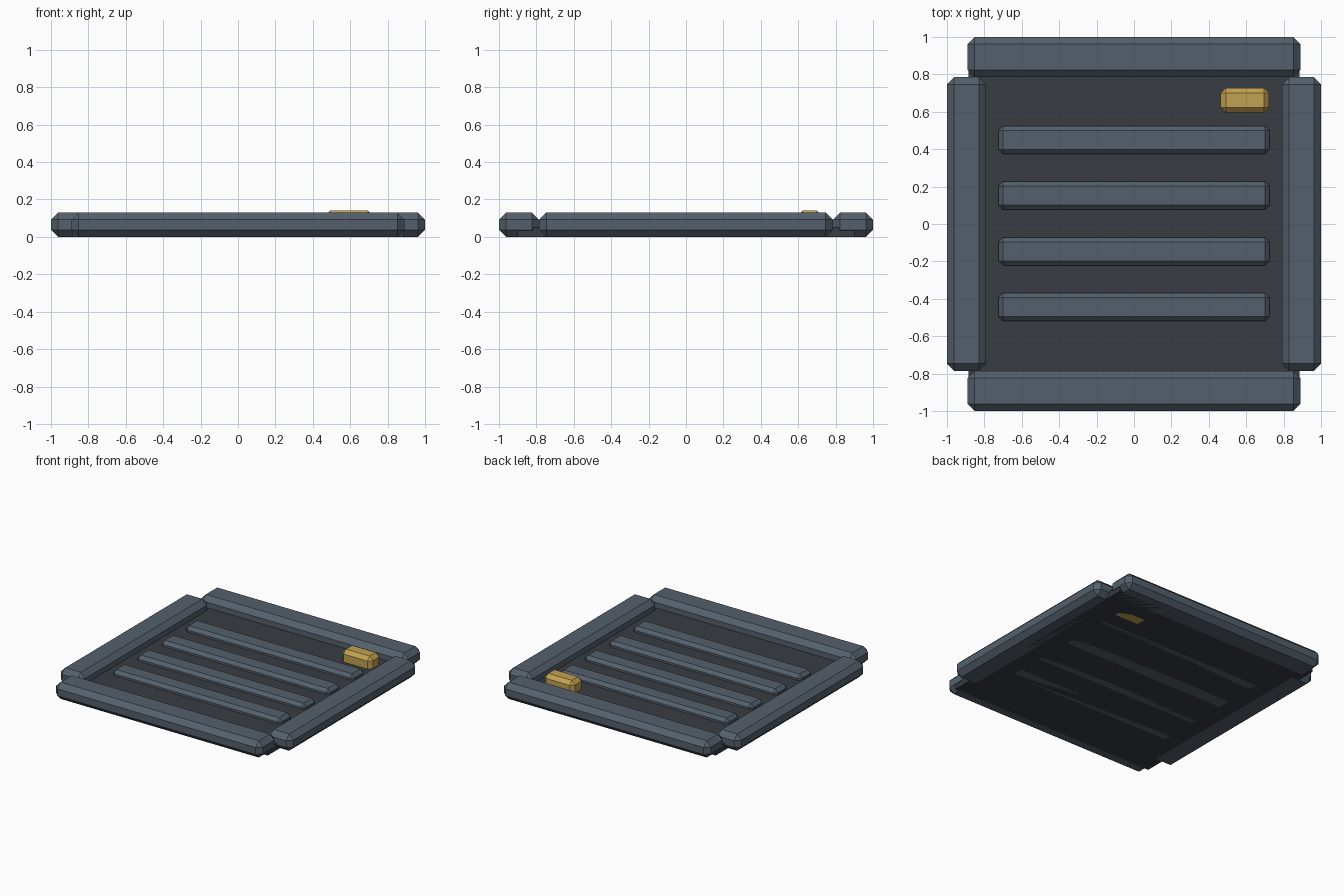
import bpy

old = bpy.data.objects.get("Cube")
if old:
    bpy.data.objects.remove(old, do_unlink=True)


def material(name, rgb):
    mat = bpy.data.materials.new(name)
    mat.use_nodes = True
    colour = (*rgb, 1.0)
    mat.diffuse_color = colour
    mat.node_tree.nodes["Principled BSDF"].inputs["Base Color"].default_value = colour
    return mat


steel = material("blue grey steel", (0.09, 0.118, 0.15))
dark = material("dark panel grey", (0.04, 0.045, 0.055))
brass = material("brass yellow", (0.54, 0.36, 0.085))


def block(name, x, y, width, depth, height, mat, chamfer=0.0, base=0.0):
    """Box resting on the base height, with flat chamfered edges."""
    bpy.ops.mesh.primitive_cube_add(size=1, location=(x, y, base + height / 2))
    obj = bpy.context.object
    obj.name = name
    obj.scale = (width, depth, height)
    bpy.ops.object.transform_apply(location=False, rotation=False, scale=True)
    obj.data.materials.append(mat)
    if chamfer:
        bevel = obj.modifiers.new("chamfer", "BEVEL")
        bevel.width = chamfer
        bevel.segments = 1
        bevel.limit_method = "NONE"
    return obj


# Thin backing panel
block("backing_panel", 0, 0, 1.77, 1.8, 0.05, dark)

# Frame: two side rails and two end rails
for label, side in (("left", 1), ("right", -1)):
    block(label + "_rail", side * 0.895, 0, 0.21, 1.57, 0.13, steel, 0.038)
for label, side in (("back", 1), ("front", -1)):
    block(label + "_rail", 0, side * 0.893, 1.78, 0.214, 0.13, steel, 0.038)

# Four evenly spaced slats
for i in range(4):
    block(f"slat_{i + 1}", 0, 0.45 - i * 0.298, 1.45, 0.15, 0.09, steel, 0.024)

# Latch handle
block("latch_handle", 0.593, 0.662, 0.26, 0.132, 0.14, brass, 0.028)
